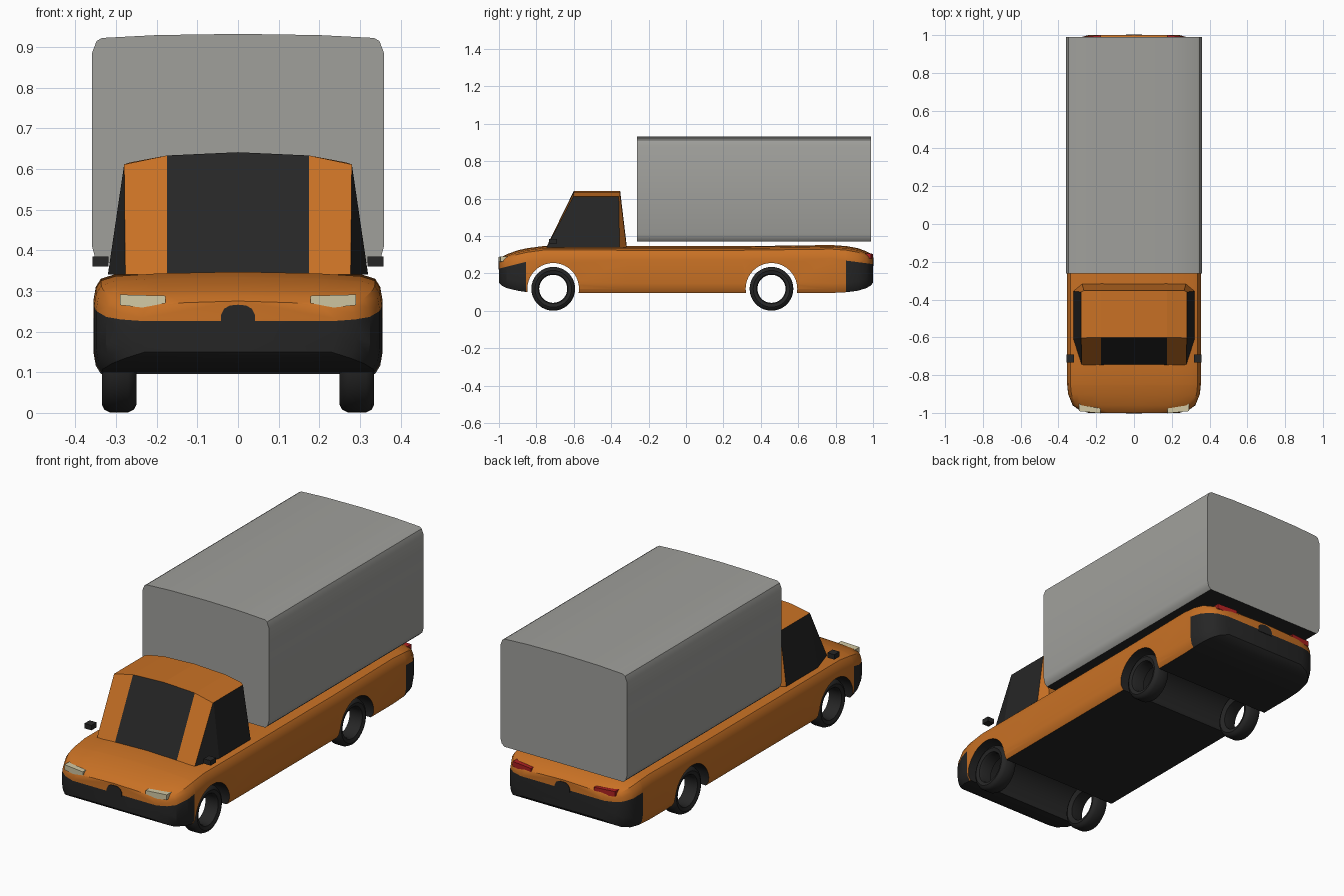
import bpy, bmesh, math
from mathutils import Vector, Matrix

if "Cube" in bpy.data.objects:
    bpy.data.objects.remove(bpy.data.objects["Cube"])


def material(name, r, g, b):
    m = bpy.data.materials.new(name)
    m.use_nodes = True
    m.diffuse_color = (r, g, b, 1)
    bsdf = next(n for n in m.node_tree.nodes if n.type == 'BSDF_PRINCIPLED')
    bsdf.inputs["Base Color"].default_value = (r, g, b, 1)
    bsdf.inputs["Roughness"].default_value = 0.7
    return m


ORANGE = material("orange paint", 0.58, 0.165, 0.018)
BLACK = material("black trim", 0.019, 0.019, 0.019)
GREY = material("cargo grey", 0.35, 0.35, 0.33)
CREAM = material("headlight cream", 0.64, 0.58, 0.37)
RED = material("tail light red", 0.42, 0.015, 0.015)


def finish(name, bm, mats, smooth=None):
    bmesh.ops.recalc_face_normals(bm, faces=bm.faces)
    me = bpy.data.meshes.new(name)
    bm.to_mesh(me)
    bm.free()
    for m in mats:
        me.materials.append(m)
    if smooth:
        me.shade_smooth()
        me.set_sharp_from_angle(angle=math.radians(smooth))
    ob = bpy.data.objects.new(name, me)
    bpy.context.collection.objects.link(ob)
    return ob


def loft(bm, rings, cap=True):
    """Skin closed rings of points; cap the ends or join them up."""
    vs = [[bm.verts.new(p) for p in ring] for ring in rings]
    n = len(vs[0])
    pairs = list(zip(vs, vs[1:])) if cap else list(zip(vs, vs[1:] + vs[:1]))
    for a, b in pairs:
        for i in range(n):
            j = (i + 1) % n
            bm.faces.new((a[i], a[j], b[j], b[i]))
    if cap:
        bm.faces.new(vs[0])
        bm.faces.new(vs[-1])


def mirrored(half):
    """Close a half outline whose first and last points lie on x = 0."""
    return half + [(-x, z) for x, z in reversed(half[1:-1])]


def prism(name, outline, y0, y1, mats, smooth=None, skew=0):
    bm = bmesh.new()
    loft(bm, [[(x, y + skew * abs(x), z) for x, z in outline] for y in (y0, y1)])
    return finish(name, bm, mats, smooth)


AXLES = {"front": -0.71, "rear": 0.457}
AXLE_Z, ARCH_R, BUMPER_Y = 0.118, 0.138, 0.855

# Lower body: sections of y, half width, top and bottom height
stations = [
    (-1, .24, .275, .15), (-.985, .29, .288, .135), (-.96, .325, .302, .122),
    (-.9, .349, .324, .108), (-.85, .354, .335, .1), (-.76, .355, .347, .096),
    (-.3, .355, .346, .096), (.3, .355, .346, .096), (.78, .355, .352, .096),
    (.86, .354, .346, .1), (.92, .346, .335, .108), (.965, .322, .318, .122),
    (.987, .29, .306, .135), (1, .24, .295, .15)]


def section(w, top, bot):
    return mirrored([(0, top), (.55 * w, top - .004), (.85 * w, top - .011),
                     (.95 * w, top - .022), (.985 * w, top - .042), (w, top - .072),
                     (w, bot + .05), (.985 * w, bot + .02), (.95 * w, bot), (0, bot)])


bm = bmesh.new()
loft(bm, [[(x, y, z) for x, z in section(w, t, b)] for y, w, t, b in stations])


def split(faces, point, normal):
    geom = set(faces)
    for f in faces:
        geom.update(f.edges, f.verts)
    bmesh.ops.bisect_plane(bm, geom=list(geom), plane_co=point, plane_no=normal)


# Bumper edges: (end, height at the end, rise per unit toward the middle)
bumpers = [(-1, .226, .25), (1, .25, .13)]
for end, height, rise in bumpers:
    split(bm.faces[:], (0, end * BUMPER_Y, 0), (0, 1, 0))
for end, height, rise in bumpers:
    faces = [f for f in bm.faces if f.calc_center_median().y * end > BUMPER_Y]
    split(faces, (0, end, height), Vector((0, end * rise, 1)).normalized())
body = finish("body", bm, [ORANGE, BLACK])

# Wheel arches run right through the body
for place, y in AXLES.items():
    bm = bmesh.new()
    bmesh.ops.create_cone(
        bm, cap_ends=True, segments=40, radius1=ARCH_R, radius2=ARCH_R, depth=1,
        matrix=Matrix.Translation((0, y, AXLE_Z)) @ Matrix.Rotation(math.pi / 2, 4, 'Y'))
    cutter = finish(place + "_arch_cutter", bm, [BLACK])
    cutter.hide_render = True
    cutter.hide_viewport = False
    mod = body.modifiers.new("arch", 'BOOLEAN')
    mod.operation, mod.solver, mod.object = 'DIFFERENCE', 'EXACT', cutter
deps = bpy.context.evaluated_depsgraph_get()
cut_mesh = bpy.data.meshes.new_from_object(body.evaluated_get(deps))
body.modifiers.clear()
body.data = cut_mesh
for place in AXLES:
    bpy.data.objects.remove(bpy.data.objects[place + "_arch_cutter"])
cut_mesh.materials.clear()
for m in (ORANGE, BLACK):
    cut_mesh.materials.append(m)

# Paint the underside, arches and bumpers
for p in cut_mesh.polygons:
    c, n = p.center, p.normal
    dark = n.z < -.9
    for y in AXLES.values():
        inside = math.hypot(c.y - y, c.z - AXLE_Z) < ARCH_R + .002
        dark = dark or (inside and abs(n.x) < .1)
    for end, height, rise in bumpers:
        if c.y * end > BUMPER_Y and c.z < height + rise * (1 - c.y * end):
            dark = True
    p.material_index = int(dark)
cut_mesh.shade_smooth()
cut_mesh.set_sharp_from_angle(angle=math.radians(32))

# Badge-free grille tabs above both bumpers
for name, y, z in (("front_grille_tab", -.999, .22), ("rear_grille_tab", .999, .24)):
    tab = mirrored([(0, z + .046), (.02, z + .044), (.034, z + .036),
                    (.042, z + .02), (.042, z), (0, z)])
    prism(name, tab, y - .004, y + .004, [BLACK])

# Cab: half outline at the waist and at the roof, from front to back
waist = [(0, -.747), (.175, -.747), (.277, -.745), (.32, -.61), (.32, -.355),
         (.275, -.318), (.175, -.316), (0, -.316)]
roof = [(0, -.6, .641), (.175, -.6, .633), (.28, -.603, .611), (.28, -.597, .611),
        (.28, -.36, .611), (.265, -.352, .616), (.175, -.352, .633), (0, -.352, .641)]
bm = bmesh.new()
low = [bm.verts.new((x, y, .34)) for x, y in waist]
high = [bm.verts.new(p) for p in roof]
GLASS = (0, 2, 3)  # windscreen and side window panels
for i in range(len(low) - 1):
    f = bm.faces.new((low[i], low[i + 1], high[i + 1], high[i]))
    f.material_index = int(i in GLASS)
bm.faces.new([high[i] for i in (0, 1, 6, 7)])
bm.faces.new(high[1:7])
bmesh.ops.mirror(bm, geom=bm.verts[:] + bm.edges[:] + bm.faces[:], axis='X', merge_dist=.0005)
finish("cab", bm, [ORANGE, BLACK])

# Cargo box with rounded edges, a crowned roof and a dark floor
outline = mirrored([(0, .932), (.2, .929), (.335, .922), (.348, .914), (.359, .885),
                    (.359, .41), (.352, .384), (.338, .37), (0, .37)])
box = prism("cargo_box", outline, -.262, .99, [GREY, BLACK], 35)
for p in box.data.polygons:
    p.material_index = int(p.normal.z < -.9)

# Wheels: open rings, revolved from a tyre profile of radius and x
tyre = [(.075, .26), (.098, .25), (.11, .256), (.117, .27), (.117, .315),
        (.11, .329), (.098, .335), (.08, .329), (.075, .318)]
for place, y in AXLES.items():
    for side, s in (("left", 1), ("right", -1)):
        bm = bmesh.new()
        turns = [math.tau * k / 36 for k in range(36)]
        loft(bm, [[(s * x, y + r * math.cos(a), AXLE_Z + r * math.sin(a))
                   for r, x in tyre] for a in turns], cap=False)
        finish(f"{place}_{side}_wheel", bm, [BLACK], 40)

# Lights and door mirrors on both sides
lamp = [(.178, .012), (.178, -.006), (.235, -.017), (.29, -.011), (.29, .015)]
mirror_box = [(.318, .36), (.358, .36), (.358, .385), (.318, .385)]
for side, s in (("left", 1), ("right", -1)):
    prism(side + "_headlight", [(s * x, z + .276) for x, z in lamp],
          -1.02, -.965, [CREAM], skew=.1)
    prism(side + "_tail_light", [(s * x, z + .292) for x, z in lamp],
          .965, 1.018, [RED], skew=-.1)
    prism(side + "_door_mirror", [(s * x, z) for x, z in mirror_box],
          -.732, -.69, [BLACK])
